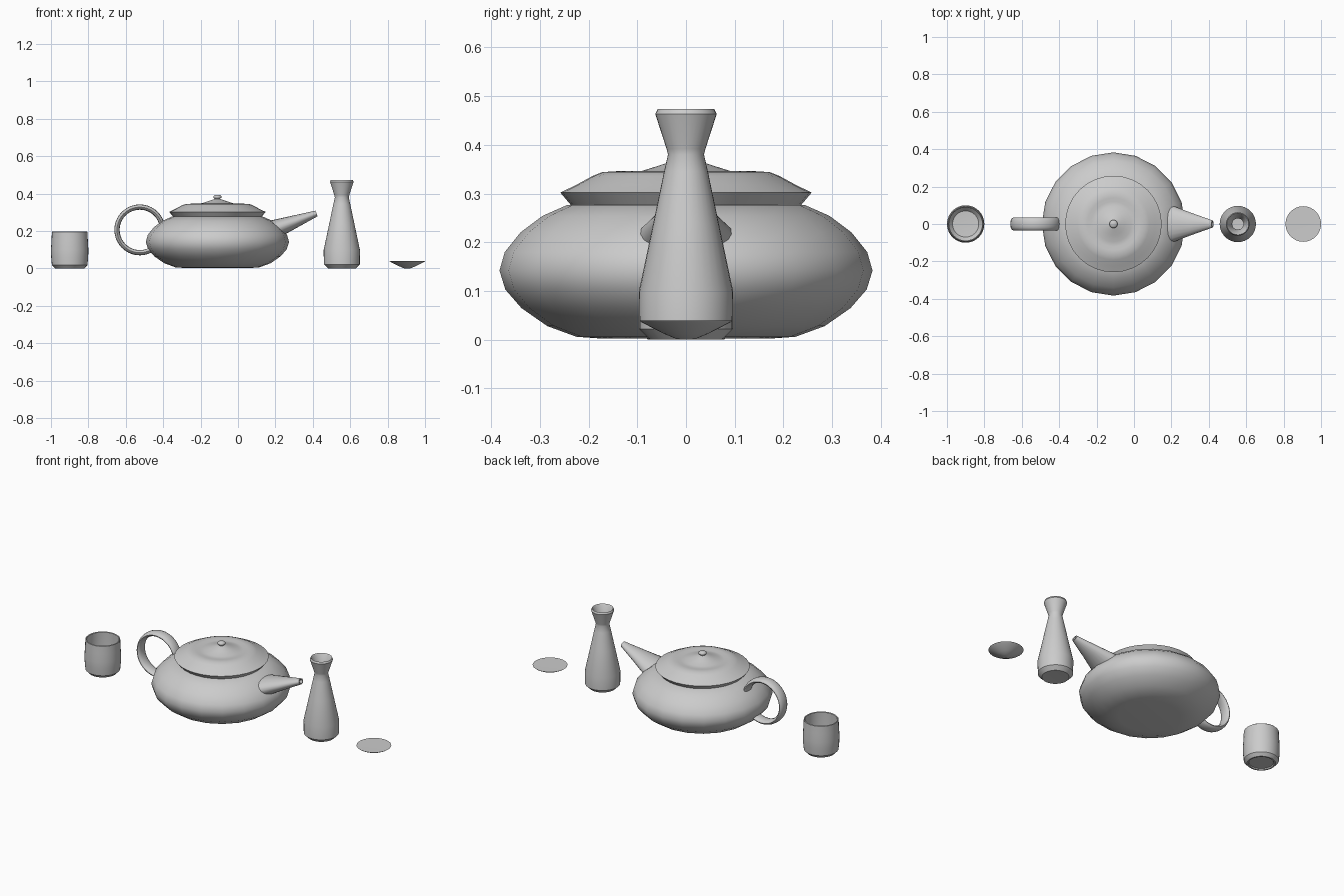
import bpy, bmesh
from math import sin, cos, pi, radians
from mathutils import Vector

if "Cube" in bpy.data.objects:
    bpy.data.objects.remove(bpy.data.objects["Cube"])


def make(name, rings, wrap=False, angle=35):
    """Skin a list of equal-length rings; a single-point ring closes an end."""
    bm = bmesh.new()
    loops = [[bm.verts.new(p) for p in r] for r in rings]
    pairs = list(zip(loops, loops[1:]))
    if wrap:
        pairs.append((loops[-1], loops[0]))
    for a, b in pairs:
        n = max(len(a), len(b))
        for i in range(n):
            j = (i + 1) % n
            if len(a) == 1:
                bm.faces.new((a[0], b[j], b[i]))
            elif len(b) == 1:
                bm.faces.new((a[i], a[j], b[0]))
            else:
                bm.faces.new((a[i], a[j], b[j], b[i]))
    bmesh.ops.recalc_face_normals(bm, faces=bm.faces)
    me = bpy.data.meshes.new(name)
    bm.to_mesh(me)
    bm.free()
    ob = bpy.data.objects.new(name, me)
    bpy.context.collection.objects.link(ob)
    bpy.ops.object.select_all(action='DESELECT')
    ob.select_set(True)
    bpy.context.view_layer.objects.active = ob
    bpy.ops.object.shade_smooth_by_angle(angle=radians(angle))
    return ob


def lathe(name, x, profile, n=32, angle=35):
    """Revolve (radius, z) points about a vertical axis at x."""
    rings = []
    for r, z in profile:
        if r == 0:
            rings.append([(x, 0, z)])
        else:
            rings.append([(x + r * cos(2 * pi * i / n), r * sin(2 * pi * i / n), z)
                          for i in range(n)])
    return make(name, rings, angle=angle)


POT_X = -0.11

# Teapot body
lathe("teapot_body", POT_X, [
    (0, 0.002), (0.17, 0.002), (0.225, 0.006), (0.285, 0.028), (0.338, 0.065),
    (0.371, 0.103), (0.383, 0.142), (0.372, 0.18), (0.34, 0.22),
    (0.295, 0.254), (0.243, 0.277), (0, 0.277)], n=20)

# Lid with shallow moat and raised centre
lathe("teapot_lid", POT_X, [
    (0, 0.276), (0.236, 0.276), (0.258, 0.302), (0.225, 0.318), (0.192, 0.336),
    (0.172, 0.344), (0.14, 0.346), (0.12, 0.342), (0.095, 0.345),
    (0.06, 0.356), (0.033, 0.365), (0.015, 0.371), (0, 0.373)])

# Lid knob
lathe("lid_knob", POT_X, [
    (0, 0.362), (0.016, 0.366), (0.014, 0.372), (0.022, 0.379),
    (0.022, 0.386), (0.015, 0.392), (0, 0.394)], n=20, angle=60)

# Handle: closed ring with flattened oval section
handle = []
for i in range(40):
    a = 2 * pi * i / 40
    ring = []
    for j in range(12):
        b = 2 * pi * j / 12
        r = 0.122 + 0.014 * cos(b)
        ring.append((-0.525 + r * cos(a), 0.034 * sin(b), 0.206 + r * sin(a)))
    handle.append(ring)
make("teapot_handle", handle, wrap=True, angle=60)

# Spout: tapered oval tube with an open tip
base, tip = Vector((0.19, 0, 0.207)), Vector((0.42, 0, 0.294))
axis = (tip - base).normalized()
up = Vector((-axis.z, 0, axis.x))


def oval(t, w, h):
    c = base.lerp(tip, t)
    if w == 0:
        return [c]
    return [c + Vector((0, w * cos(2 * pi * k / 20), 0)) + up * h * sin(2 * pi * k / 20)
            for k in range(20)]


make("teapot_spout", [oval(0, 0, 0), oval(0, 0.104, 0.052), oval(0.5, 0.06, 0.034),
                      oval(1, 0.019, 0.016), oval(1, 0.013, 0.011),
                      oval(0.6, 0.012, 0.01), oval(0.6, 0, 0)])

# Cup
lathe("tea_cup", -0.9, [
    (0, 0.006), (0.066, 0.006), (0.07, 0.0), (0.078, 0.0), (0.095, 0.018), (0.099, 0.06),
    (0.1, 0.1), (0.097, 0.15), (0.095, 0.195), (0.092, 0.198), (0.088, 0.195),
    (0.091, 0.1), (0.088, 0.04), (0.07, 0.018), (0, 0.014)])

# Bottle
lathe("bottle", 0.555, [
    (0, 0.003), (0.074, 0.0), (0.096, 0.022), (0.097, 0.098), (0.067, 0.24), (0.045, 0.345),
    (0.037, 0.38), (0.04, 0.392), (0.063, 0.463), (0.058, 0.474),
    (0.053, 0.468), (0.033, 0.39), (0.03, 0.375), (0.06, 0.24),
    (0.087, 0.098), (0.085, 0.03), (0, 0.02)])

# Small dish
lathe("small_dish", 0.905, [
    (0, 0.0), (0.018, 0.001), (0.045, 0.012), (0.09, 0.035), (0.095, 0.039), (0, 0.038)])
